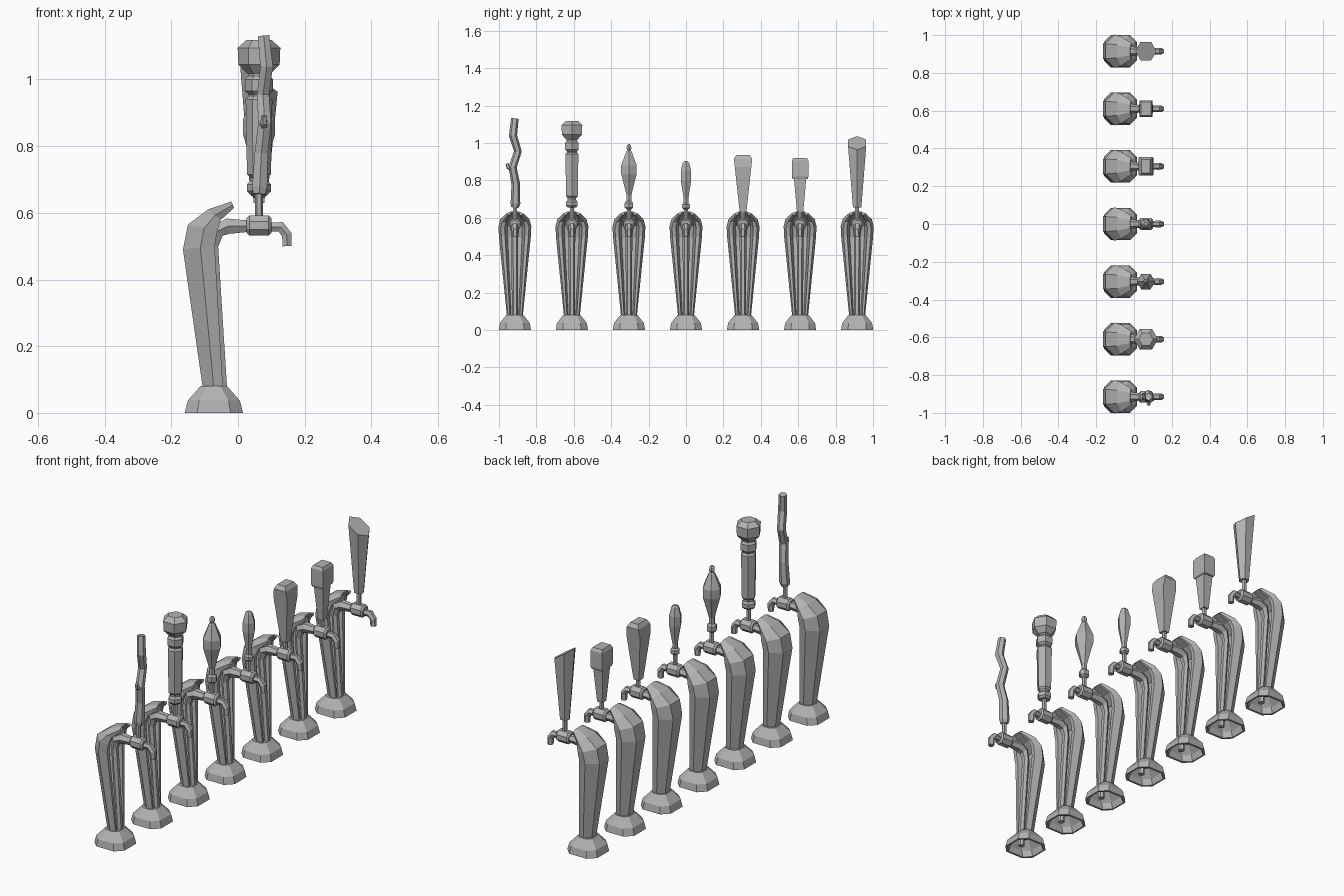
import bpy, bmesh, math
from mathutils import Vector

cube = bpy.data.objects.get("Cube")
if cube:
    bpy.data.objects.remove(cube)

GREY = (0.45, 0.45, 0.45, 1)
metal = bpy.data.materials.new("plain_grey")
metal.use_nodes = True
metal.diffuse_color = GREY
metal.node_tree.nodes["Principled BSDF"].inputs["Base Color"].default_value = GREY

SPACING = 0.305
HANDLE_X = 0.063


def loft(name, rings, y):
    """Join successive rings of points with faces and cap both ends."""
    bm = bmesh.new()
    loops = [[bm.verts.new(p) for p in ring] for ring in rings]
    n = len(loops[0])
    for a, b in zip(loops, loops[1:]):
        for i in range(n):
            j = (i + 1) % n
            bm.faces.new((a[i], a[j], b[j], b[i]))
    bm.faces.new(loops[0][::-1])
    bm.faces.new(loops[-1])
    bmesh.ops.recalc_face_normals(bm, faces=bm.faces)
    mesh = bpy.data.meshes.new(name)
    bm.to_mesh(mesh)
    bm.free()
    mesh.materials.append(metal)
    obj = bpy.data.objects.new(name, mesh)
    obj.location.y = y
    bpy.context.collection.objects.link(obj)
    return obj


def turned(name, profile, y, sides=6):
    """Faceted turning around the handle axis, profile of (radius, z)."""
    angles = [math.tau * i / sides for i in range(sides)]
    return loft(name, [[(HANDLE_X + r * math.cos(a), r * math.sin(a), z)
                        for a in angles] for r, z in profile], y)


def block(name, profile, y):
    """Four-sided tapered block, profile of (half x, half y, z)."""
    corners = [(-1, -1), (1, -1), (1, 1), (-1, 1)]
    return loft(name, [[(HANDLE_X + hx * sx, hy * sy, z) for sx, sy in corners]
                       for hx, hy, z in profile], y)


def tube(name, path, y, sides=6):
    """Faceted tube through (x, y, z, radius) stations."""
    pts = [Vector(p[:3]) for p in path]
    rings = []
    for i, p in enumerate(pts):
        ahead = (pts[min(i + 1, len(pts) - 1)] - p).normalized()
        behind = (p - pts[max(i - 1, 0)]).normalized()
        t = (ahead + behind).normalized()
        n = Vector((0, 1, 0)).cross(t).normalized()
        b = t.cross(n)
        r = path[i][3]
        turns = [math.tau * (k + 0.5) / sides for k in range(sides)]
        rings.append([p + r * (math.cos(a) * n + math.sin(a) * b) for a in turns])
    return loft(name, rings, y)


def octagon(hx, hy, cut, z, cx=-0.0725):
    quarter = [(hx, hy - cut), (hx - cut, hy)]
    half = quarter + [(-u, v) for u, v in quarter[::-1]]
    return [(cx + u, v, z) for u, v in half + [(-u, -v) for u, v in half]]


def channel(back, front, w):
    """C-shaped section, open towards the front point."""
    half = [(0.0, 0.45), (0.55, 1.0), (1.0, 0.85), (1.0, 0.62), (0.3, 0.45)]
    outline = half + [(s, -v) for s, v in half[::-1]]
    b, f = Vector(back), Vector(front)
    return [(*(b.lerp(f, s)), v * w) for s, v in outline]


def column(y):
    stations = [((-0.105, 0.07), (-0.045, 0.07), 0.042),
                ((-0.165, 0.49), (-0.07, 0.50), 0.085),
                ((-0.15, 0.565), (-0.062, 0.545), 0.088),
                ((-0.09, 0.61), (-0.052, 0.578), 0.078),
                ((-0.02, 0.634), (-0.012, 0.615), 0.045)]
    loft("column_shell", [[(x, v, z) for x, z, v in channel(*s)]
                          for s in stations], y)


def tower(y):
    # hollow foot
    loft("foot", [octagon(0.035, 0.04, 0.02, 0.07), octagon(0.07, 0.07, 0.033, 0.03),
                  octagon(0.08, 0.075, 0.035, 0), octagon(0.0875, 0.086, 0.037, 0),
                  octagon(0.078, 0.08, 0.034, 0.037),
                  octagon(0.04, 0.046, 0.02, 0.08)], y)
    column(y)
    # pipe rising inside the shell and bending out to the tap
    tube("supply_pipe", [(-0.047, 0, 0.004, 0.016), (-0.047, 0, 0.08, 0.016),
                         (-0.075, 0, 0.5, 0.018), (-0.062, 0, 0.545, 0.024),
                         (-0.03, 0, 0.56, 0.027), (0.03, 0, 0.56, 0.02)], y)
    tube("tap_body", [(0.026, 0, 0.562, 0.024), (0.034, 0, 0.562, 0.033),
                      (0.092, 0, 0.562, 0.033), (0.1, 0, 0.562, 0.024)], y, 8)
    tube("spout", [(0.095, 0, 0.557, 0.016), (0.128, 0, 0.558, 0.018),
                   (0.146, 0, 0.535, 0.017), (0.147, 0, 0.5, 0.015)], y)
    turned("handle_stem", [(0.012, 0.58), (0.012, 0.67)], y)


def branch_handle(y):
    tube("branch_handle", [(0.063, 0, 0.655, 0.02), (0.065, 0.003, 0.675, 0.026),
                           (0.07, 0.005, 0.78, 0.023), (0.08, -0.012, 0.87, 0.022),
                           (0.075, 0.016, 0.955, 0.021), (0.086, -0.01, 1.04, 0.022),
                           (0.077, 0, 1.13, 0.02)], y)
    tube("branch_twig", [(0.077, -0.005, 0.85, 0.014), (0.078, -0.035, 0.87, 0.011),
                         (0.078, -0.042, 0.89, 0.008)], y, 5)


def knob_handle(y):
    turned("knob_handle_shaft", [(0.026, 0.655), (0.036, 0.665), (0.036, 0.685),
                                 (0.026, 0.695), (0.026, 0.705), (0.036, 0.715),
                                 (0.04, 0.94), (0.031, 0.95), (0.031, 0.955),
                                 (0.042, 0.965), (0.042, 1.0), (0.032, 1.01),
                                 (0.032, 1.03)], y)
    turned("knob_handle_head", [(0.036, 1.018), (0.062, 1.045), (0.064, 1.095),
                                (0.038, 1.118)], y)


def spindle_handle(y):
    turned("spindle_handle", [(0.014, 0.645), (0.026, 0.655), (0.026, 0.68),
                              (0.015, 0.69), (0.015, 0.72), (0.026, 0.76),
                              (0.048, 0.835), (0.048, 0.88), (0.016, 0.955),
                              (0.01, 0.96), (0.015, 0.97), (0.013, 0.985),
                              (0.005, 0.993)], y)


def pear_handle(y):
    turned("pear_handle", [(0.014, 0.645), (0.024, 0.652), (0.024, 0.67),
                           (0.014, 0.678), (0.014, 0.7), (0.032, 0.80),
                           (0.032, 0.85), (0.019, 0.895), (0.01, 0.902)], y)


def paddle_handle(y):
    block("paddle_handle", [(0.016, 0.018, 0.63), (0.04, 0.044, 0.87),
                            (0.034, 0.049, 0.915), (0.022, 0.036, 0.936)], y)


def block_handle(y):
    block("block_handle_grip", [(0.015, 0.017, 0.63), (0.027, 0.033, 0.815)], y)
    block("block_handle_head", [(0.03, 0.041, 0.808), (0.034, 0.044, 0.82),
                                (0.034, 0.044, 0.905), (0.027, 0.036, 0.92)], y)


def slanted_handle(y):
    obj = turned("slanted_handle", [(0.026, 0.655), (0.056, 1.0)], y)
    # slope the top down towards the spout
    for v in obj.data.vertices:
        if v.co.z > 0.9:
            v.co.z -= (v.co.x - HANDLE_X) * 0.65


handles = [branch_handle, knob_handle, spindle_handle, pear_handle,
           paddle_handle, block_handle, slanted_handle]
for i, make_handle in enumerate(handles):
    row_y = (i - 3) * SPACING
    tower(row_y)
    make_handle(row_y)
